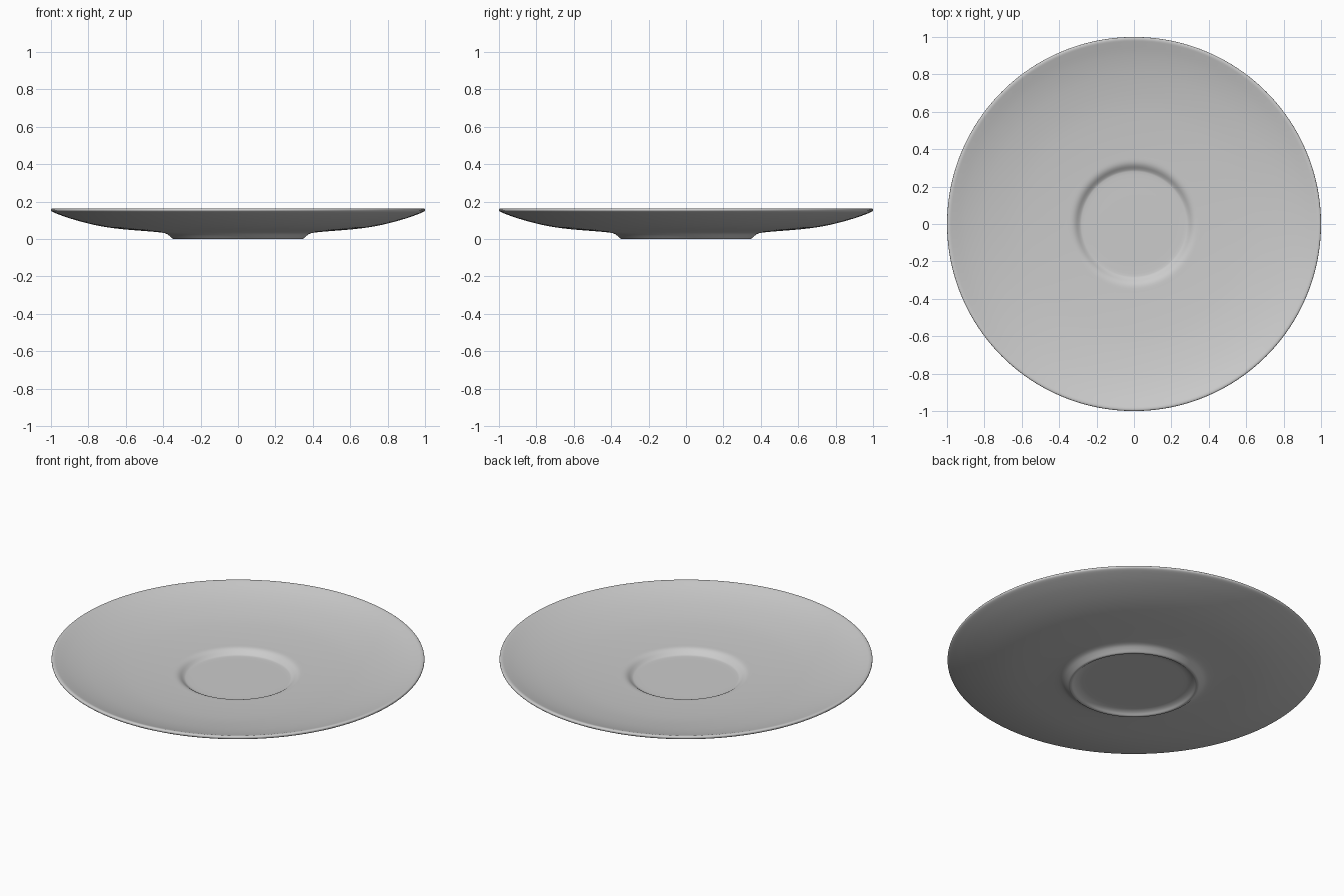
import bpy, bmesh, math
from mathutils import Vector

cube = bpy.data.objects.get("Cube")
if cube:
    bpy.data.objects.remove(cube, do_unlink=True)

SEGMENTS = 128

# Half cross-section (radius, height): centre of the well, over the rim, to the centre underneath
PROFILE = [
    (0, .045), (.15, .045), (.265, .045), (.29, .049), (.312, .064), (.335, .072), (.38, .074),
    (.5, .08), (.65, .092), (.8, .115), (.9, .138), (.965, .158), (.985, .164),
    (.996, .163), (1, .157), (.996, .148), (.97, .136),
    (.9, .111), (.8, .083), (.7, .063), (.6, .051), (.5, .043), (.42, .036),
    (.385, .029), (.365, .016), (.35, .003), (.343, 0), (.333, .001),
    (.318, .012), (.295, .02), (.26, .022), (.13, .022), (0, .022),
]


def smooth_path(points, steps=3):
    """Catmull-Rom curve through the profile points."""
    pts = [Vector(p) for p in points]
    pts = [pts[0]] + pts + [pts[-1]]
    path = []
    for a, b, c, d in zip(pts, pts[1:], pts[2:], pts[3:]):
        for i in range(steps):
            t = i / steps
            path.append(.5 * (2 * b + (c - a) * t + (2 * a - 5 * b + 4 * c - d) * t**2
                              + (3 * b - a - 3 * c + d) * t**3))
    return path + [pts[-1]]


# Glazed ceramic
glaze = bpy.data.materials.new("grey glaze")
glaze.use_nodes = True
colour = (.6, .6, .6, 1)
glaze.diffuse_color = colour
glaze.node_tree.nodes["Principled BSDF"].inputs["Base Color"].default_value = colour

# Saucer turned around the vertical axis
bm = bmesh.new()
verts = [bm.verts.new((p.x, 0, max(p.y, 0))) for p in smooth_path(PROFILE)]
edges = [bm.edges.new(pair) for pair in zip(verts, verts[1:])]
bmesh.ops.spin(bm, geom=verts + edges, cent=(0, 0, 0), axis=(0, 0, 1),
               angle=math.tau, steps=SEGMENTS)
bmesh.ops.remove_doubles(bm, verts=bm.verts, dist=.0001)
bmesh.ops.dissolve_degenerate(bm, edges=bm.edges, dist=.00001)
bmesh.ops.recalc_face_normals(bm, faces=bm.faces)
for face in bm.faces:
    face.smooth = True

mesh = bpy.data.meshes.new("saucer")
bm.to_mesh(mesh)
bm.free()
mesh.materials.append(glaze)
saucer = bpy.data.objects.new("saucer", mesh)
bpy.context.collection.objects.link(saucer)
